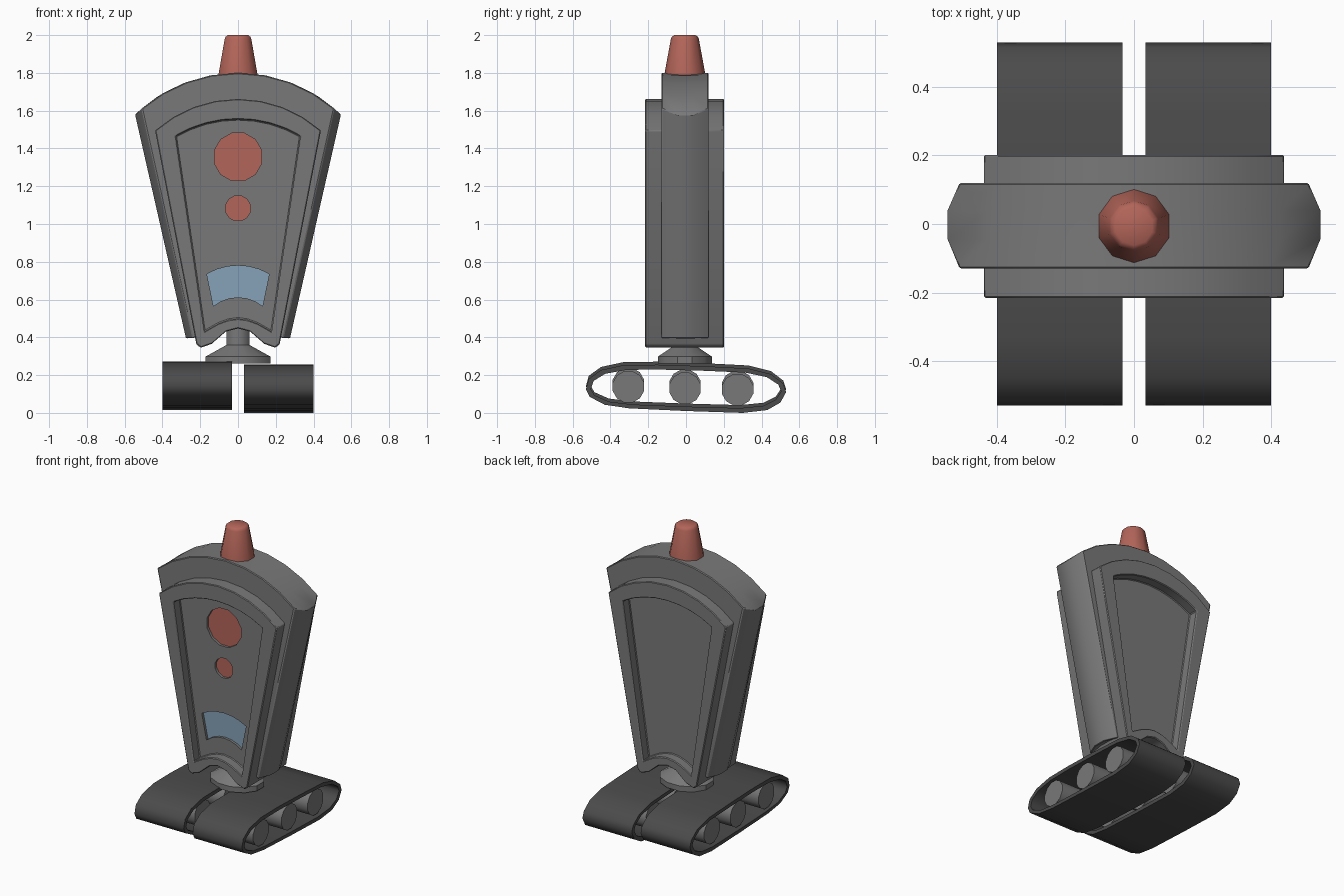
import bpy, bmesh, math

if "Cube" in bpy.data.objects:
    bpy.data.objects.remove(bpy.data.objects["Cube"])


def material(name, rgb):
    m = bpy.data.materials.new(name)
    m.diffuse_color = (*rgb, 1)
    m.use_nodes = True
    m.node_tree.nodes["Principled BSDF"].inputs["Base Color"].default_value = m.diffuse_color
    return m


RED = material("red", (0.45, 0.13, 0.1))
BLUE = material("blue_grey", (0.24, 0.36, 0.48))
DARK = material("rubber", (0.07, 0.07, 0.07))
METAL = material("dark_metal", (0.19, 0.19, 0.19))


def loft(name, loops, mat=METAL, ring=False):
    """Skin equal-length loops; cap the ends, or join last to first if ring."""
    bm = bmesh.new()
    vs = [[bm.verts.new(p) for p in lp] for lp in loops]
    n = len(vs[0])
    pairs = list(zip(vs, vs[1:])) + ([(vs[-1], vs[0])] if ring else [])
    for a, b in pairs:
        for i in range(n):
            j = (i + 1) % n
            bm.faces.new((a[i], a[j], b[j], b[i]))
    if not ring:
        bm.faces.new(vs[0])
        bm.faces.new(vs[-1])
    bmesh.ops.recalc_face_normals(bm, faces=bm.faces)
    me = bpy.data.meshes.new(name)
    bm.to_mesh(me)
    bm.free()
    ob = bpy.data.objects.new(name, me)
    bpy.context.collection.objects.link(ob)
    me.materials.append(mat)
    return ob


def finish(ob, angle=32, bevel=0, cutters=()):
    bpy.ops.object.select_all(action='DESELECT')
    bpy.context.view_layer.objects.active = ob
    ob.select_set(True)
    if bevel:
        m = ob.modifiers.new("bevel", 'BEVEL')
        m.width, m.segments, m.limit_method = bevel, 1, 'ANGLE'
        m.angle_limit = math.radians(40)
    for c in cutters:
        m = ob.modifiers.new("cut", 'BOOLEAN')
        m.operation, m.object, m.solver = 'DIFFERENCE', c, 'EXACT'
    for m in list(ob.modifiers):
        bpy.ops.object.modifier_apply(modifier=m.name)
    for c in cutters:
        bpy.data.objects.remove(c)
    bpy.ops.object.shade_smooth_by_angle(angle=math.radians(angle))


def arc(w, mid, end, n=8):
    """Arc in x/z from -w to w, crown at height mid, ends at height end."""
    h = mid - end
    r = (w * w + h * h) / (2 * h)
    a = math.asin(w / r)
    return [(r * math.sin(a * (2 * i / n - 1)),
             mid - r + r * math.cos(a * (2 * i / n - 1))) for i in range(n + 1)]


def mirror(half):
    """Left half ending on x = 0, completed to the right."""
    return half + [(-x, z) for x, z in half[-2::-1]]


def at_y(outline, y):
    return [(x, y, z) for x, z in outline]


def poly(r, n, phase=0.0):
    return [(r * math.cos(phase + 2 * math.pi * i / n),
             r * math.sin(phase + 2 * math.pi * i / n)) for i in range(n)]


# Wide casing with chamfered sides
def casing(w):
    drop = 0.785 - math.sqrt(0.785 ** 2 - w * w)
    return arc(w, 1.8, 1.8 - drop) + arc(w - 0.27, 0.46, 0.393)[::-1]


finish(loft("casing", [at_y(casing(w), y) for y, w in
       ((-0.13, 0.51), (-0.045, 0.545), (0.04, 0.545), (0.12, 0.51))]), bevel=0.005)

# Framed panels, recessed front and back
outer = arc(0.439, 1.662, 1.495) + mirror(
    [(-0.22, 0.362), (-0.198, 0.345), (-0.14, 0.365), (-0.065, 0.43), (0, 0.447)])[::-1]
inner = arc(0.33, 1.555, 1.465) + mirror(
    [(-0.178, 0.43), (-0.15, 0.447), (-0.1, 0.475), (-0.05, 0.493), (0, 0.5)])[::-1]
panel = loft("panel_frame", [at_y(inner, -0.15), at_y(inner, -0.216),
                             at_y(outer, -0.216), at_y(outer, 0.202),
                             at_y(inner, 0.202), at_y(inner, 0.137)])

# Lights and window set into the front panel
insets = {
    "large_light": ([(x, z + 1.355) for x, z in poly(0.13, 12, math.pi / 12)], RED),
    "small_light": ([(x, z + 1.083) for x, z in poly(0.068, 12, math.pi / 12)], RED),
    "window": (arc(0.165, 0.78, 0.735, 6) + arc(0.13, 0.612, 0.565, 6)[::-1], BLUE),
}
cutters = []
for name, (shape, mat) in insets.items():
    cutter = loft(name + "_cutter", [at_y(shape, -0.19), at_y(shape, -0.122)])
    cutter.hide_render = True
    cutters.append(cutter)
    finish(loft(name, [at_y(shape, -0.133), at_y(shape, -0.11)], mat))
finish(panel, bevel=0.005, cutters=cutters)

# Top lamp
finish(loft("top_lamp", [[(x, y - 0.006, z) for x, y in poly(r, 10, math.pi / 2)]
       for r, z in ((0.11, 1.77), (0.107, 1.8), (0.074, 1.98), (0.068, 1.992), (0.056, 2.0))],
       RED), angle=38)

# Neck and flared foot
finish(loft("neck", [[(x, y * 0.83 - 0.006, z) for x, y in poly(r, 12, math.pi / 12)]
       for r, z in ((0.178, 0.262), (0.178, 0.298), (0.09, 0.345), (0.062, 0.36), (0.062, 0.48))]))

# Track belts and rollers
belt = [(-0.53, 0.125), (-0.515, 0.18), (-0.45, 0.227), (-0.33, 0.253), (-0.15, 0.255),
        (0.1, 0.247), (0.33, 0.235), (0.45, 0.205), (0.515, 0.155), (0.53, 0.11),
        (0.5, 0.055), (0.43, 0.015), (0.3, 0.0), (0.0, 0.01), (-0.3, 0.024),
        (-0.43, 0.043), (-0.51, 0.085)]
liner = [(y * 0.95, 0.127 + (z - 0.127) * 0.8) for y, z in belt]
for side, s, lift in (("right", 1, 0.0), ("left", -1, 0.016)):
    def at_x(shape, x):
        return [(s * x, y, z + lift) for y, z in shape]
    finish(loft(side + "_track", [at_x(belt, 0.033), at_x(belt, 0.4),
                                  at_x(liner, 0.4), at_x(liner, 0.033)], DARK, ring=True),
           angle=60)
    for i, (cy, cz) in enumerate(((-0.305, 0.138), (-0.005, 0.13), (0.273, 0.123))):
        rim = [(cy + y, cz + z) for y, z in poly(0.086, 12, math.pi / 12)]
        finish(loft(f"{side}_roller_{i + 1}", [at_x(rim, 0.05), at_x(rim, 0.385)]))
